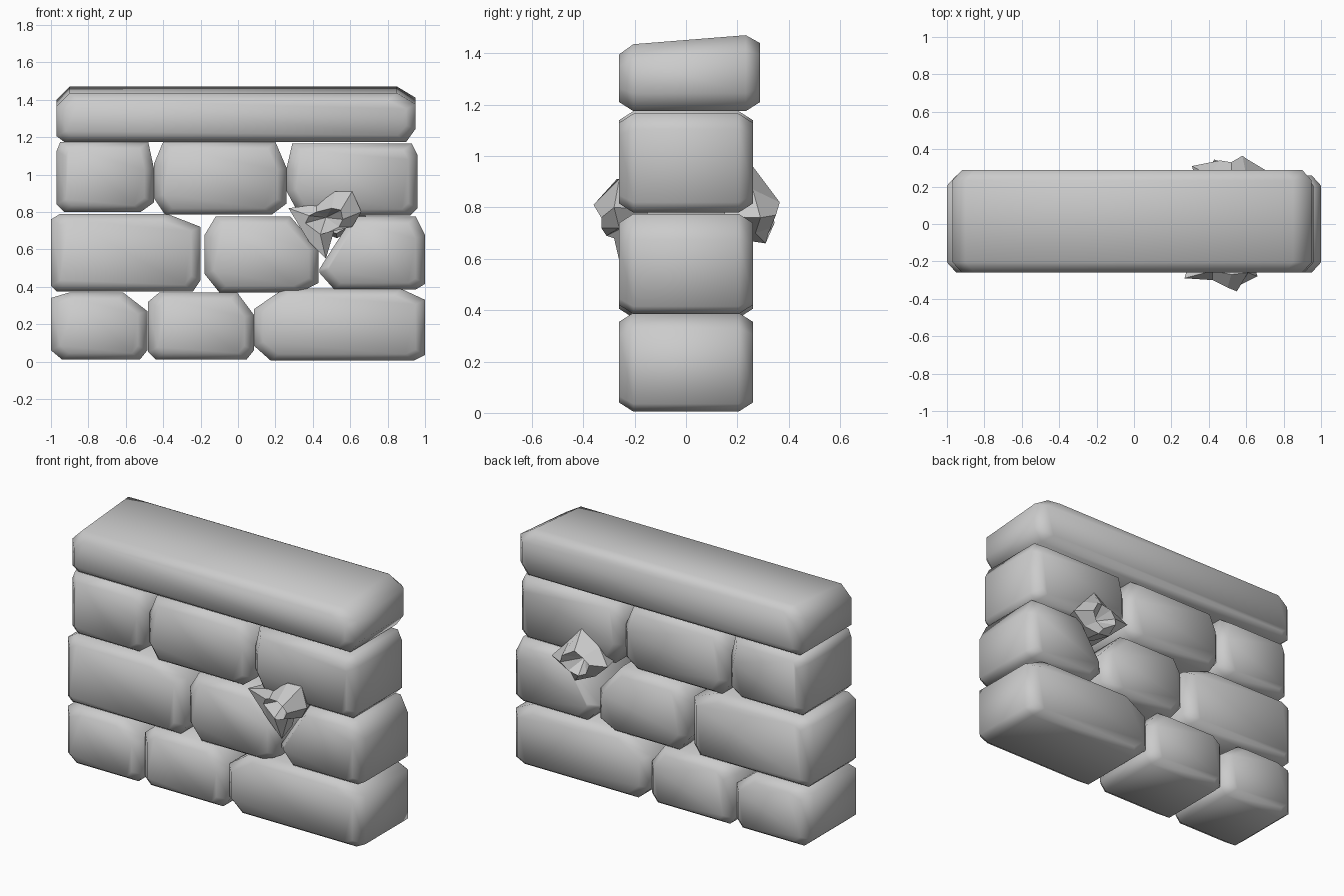
import bpy, bmesh
from mathutils import Vector

if "Cube" in bpy.data.objects:
    bpy.data.objects.remove(bpy.data.objects["Cube"])


def make_object(name, verts, faces, smooth):
    bm = bmesh.new()
    vs = [bm.verts.new(v) for v in verts]
    for f in faces:
        bm.faces.new([vs[i] for i in f])
    bmesh.ops.recalc_face_normals(bm, faces=bm.faces)
    for f in bm.faces:
        f.smooth = smooth
    me = bpy.data.meshes.new(name)
    bm.to_mesh(me)
    bm.free()
    ob = bpy.data.objects.new(name, me)
    bpy.context.collection.objects.link(ob)
    return ob


def loft(loops):
    # quads between consecutive closed loops of equal length
    n = len(loops[0])
    verts = [v for lp in loops for v in lp]
    faces = [(k * n + i, k * n + (i + 1) % n, (k + 1) * n + (i + 1) % n, (k + 1) * n + i)
             for k in range(len(loops) - 1) for i in range(n)]
    return verts, faces, n


def stone(name, x0, x1, z0, z1, tl, tr, br, bl, y0=-0.26, y1=0.26, slope=0.0):
    # rectangle with an individual (dx, dz) cut on each corner, worn front and back
    outline = [(x0, z1 - tl[1]), (x0 + tl[0], z1), (x1 - tr[0], z1), (x1, z1 - tr[1]),
               (x1, z0 + br[1]), (x1 - br[0], z0), (x0 + bl[0], z0), (x0, z0 + bl[1])]
    cx, cz = (x0 + x1) / 2, (z0 + z1) / 2
    loops = []
    for y, ix, iz in ((y0, .05, .035), (y0 + .055, 0, 0), (y1 - .055, 0, 0), (y1, .05, .035)):
        lp = []
        for x, z in outline:
            sx = 1 - ix / (cx - x0)
            sz = 1 - iz / (cz - z0)
            zz = cz + (z - cz) * sz
            if z > cz:
                zz += slope * (y - y1)
            lp.append((cx + (x - cx) * sx, y, zz))
        loops.append(lp)
    verts, faces, n = loft(loops)
    faces += [tuple(range(n)), tuple(range(3 * n, 4 * n))]
    return make_object(name, verts, faces, True)


# bottom course
stone("bottom_stone_left", -1, -.485, .01, .37, (.1, .03), (.13, .1), (.04, .05), (.06, .05))
stone("bottom_stone_middle", -.48, .085, .01, .37, (.06, .05), (.09, .12), (.04, .05), (.04, .04))
stone("bottom_stone_right", .085, 1, .005, .39, (.16, .11), (.13, .06), (.06, .03), (.09, .08))

# second course
stone("second_stone_left", -1, -.2, .375, .79, (.05, .03), (.18, .07), (.04, .06), (.03, .03))
stone("second_stone_middle", -.18, .43, .37, .775, (.06, .1), (.15, .17), (.1, .05), (.08, .1))
stone("second_stone_right", .435, 1, .385, .775, (.18, .28), (.05, .1), (.05, .03), (.08, .09))

# third course
stone("third_stone_left", -.97, -.45, .80, 1.175, (.02, .05), (.03, .14), (.07, .05), (.04, .04))
stone("third_stone_middle", -.45, .26, .785, 1.175, (.05, .12), (.06, .14), (.08, .06), (.06, .09))
stone("third_stone_right", .26, .96, .78, 1.165, (.03, .13), (.03, .06), (.04, .04), (.07, .13))

# sloping capstone
stone("capstone", -.97, .95, 1.175, 1.475, (.07, .07), (.1, .06), (.05, .07), (.04, .03),
      -.26, .288, .08)


def broken_rim(name, rows, centre, side):
    # jagged collar: hidden root, outer edge, raised lip, sunken centre
    c = Vector(centre)
    outer = [(x, side * y, z) for x, y, z, *_ in rows]
    lip = [(x, side * y, z) for *_, x, y, z in rows]
    root = [(c.x + (x - c.x) * .8, side * .15, c.z + (z - c.z) * .8) for x, _, z in outer]
    verts, faces, n = loft([root, outer, lip])
    verts.append((c.x, side * c.y, c.z))
    faces += [(2 * n + i, 2 * n + (i + 1) % n, 3 * n) for i in range(n)]
    faces.append(tuple(range(n)))
    return make_object(name, verts, faces, False)


# jagged breakage on the front and back faces
broken_rim("broken_rim_front", [
    (.27, .29, .82, .38, .28, .78), (.42, .25, .84, .42, .30, .80),
    (.52, .27, .91, .50, .34, .82), (.61, .26, .91, .55, .36, .81),
    (.66, .28, .80, .56, .33, .76), (.61, .26, .72, .54, .33, .72),
    (.52, .25, .72, .48, .31, .69), (.47, .25, .55, .44, .28, .68),
    (.38, .25, .64, .36, .27, .74)], (.47, .2, .77), -1)
broken_rim("broken_rim_back", [
    (.31, .31, .80, .42, .33, .79), (.40, .26, .88, .46, .34, .83),
    (.52, .26, .96, .52, .33, .85), (.60, .26, .87, .58, .365, .82),
    (.70, .29, .76, .60, .35, .77), (.60, .27, .70, .56, .33, .72),
    (.53, .31, .66, .50, .32, .70), (.42, .27, .70, .43, .345, .74)],
    (.51, .24, .78), 1)
